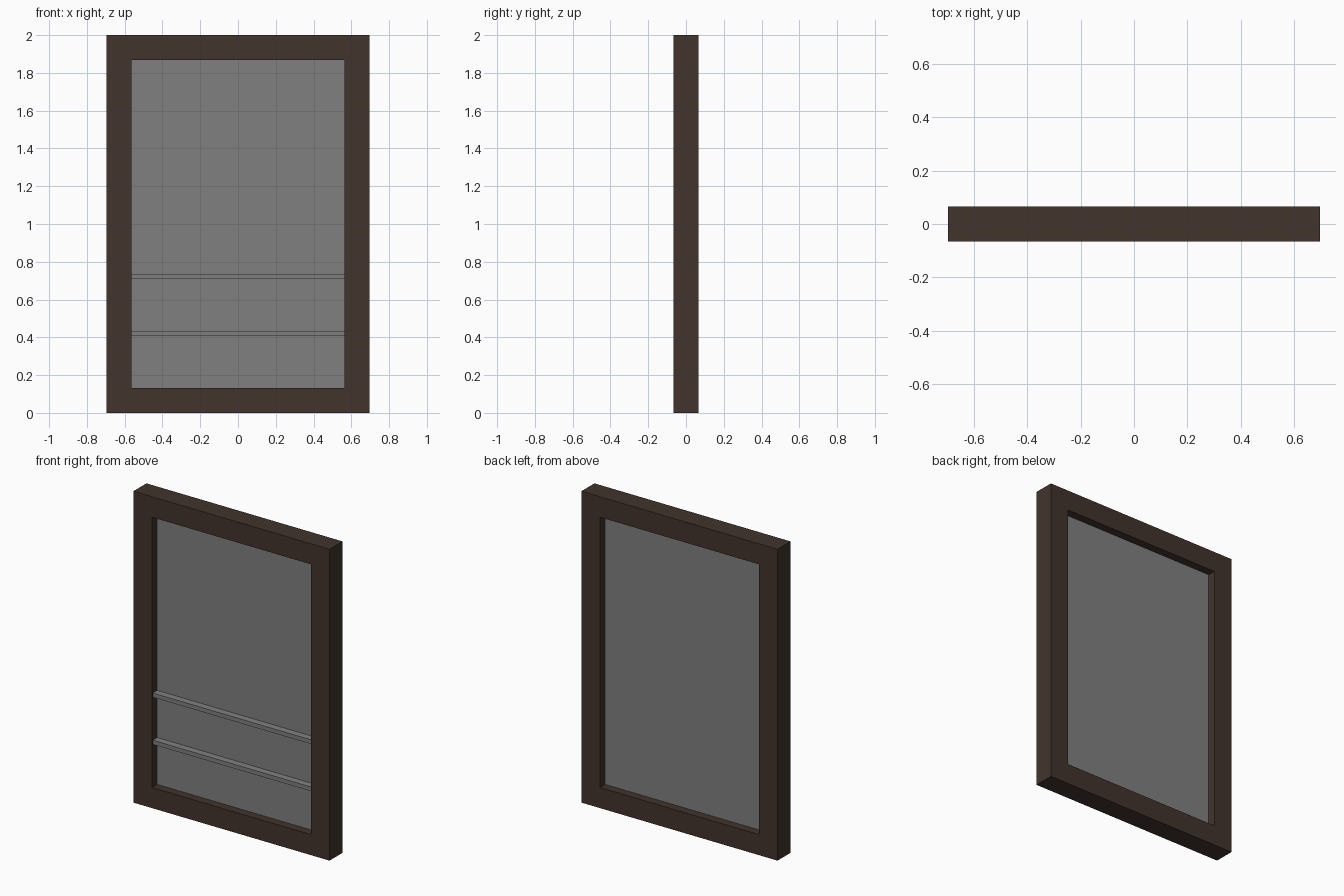
import bpy, bmesh

if "Cube" in bpy.data.objects:
    bpy.data.objects.remove(bpy.data.objects["Cube"])

W, H, T, B = 0.697, 2.0, 0.066, 0.132   # half width, height, half depth, border


def material(name, rgb):
    m = bpy.data.materials.new(name)
    m.diffuse_color = (*rgb, 1.0)
    m.use_nodes = True
    m.node_tree.nodes["Principled BSDF"].inputs["Base Color"].default_value = m.diffuse_color
    return m


wood = material("dark_brown", (0.054, 0.034, 0.026))
grey = material("grey", (0.216, 0.216, 0.216))


def finish(name, bm, mat):
    bmesh.ops.recalc_face_normals(bm, faces=bm.faces)
    me = bpy.data.meshes.new(name)
    bm.to_mesh(me)
    bm.free()
    me.materials.append(mat)
    ob = bpy.data.objects.new(name, me)
    bpy.context.collection.objects.link(ob)
    return ob


def box(name, lo, hi, mat):
    bm = bmesh.new()
    bmesh.ops.create_cube(bm, size=1)
    for v in bm.verts:
        v.co = [lo[i] if v.co[i] < 0 else hi[i] for i in range(3)]
    return finish(name, bm, mat)


# Frame: one rectangular ring with an open middle
bm = bmesh.new()


def loop(inset, y):
    x, z0, z1 = W - inset, inset, H - inset
    return [bm.verts.new((px, y, pz)) for px, pz in ((-x, z0), (x, z0), (x, z1), (-x, z1))]


loops = [loop(0, -T), loop(B, -T), loop(B, T), loop(0, T)]
for k in range(4):
    a, b = loops[k], loops[(k + 1) % 4]
    for i in range(4):
        j = (i + 1) % 4
        bm.faces.new((a[i], a[j], b[j], b[i]))
finish("frame", bm, wood)

# Pane set in the middle of the frame depth
X = W - B
box("pane", (-X, -0.013, B), (X, 0.013, H - B), grey)

# Two crossbars on the front side only
for i, z in enumerate((0.406, 0.709)):
    box(f"crossbar_{i + 1}", (-X, -0.058, z), (X, -0.013, z + 0.027), grey)
